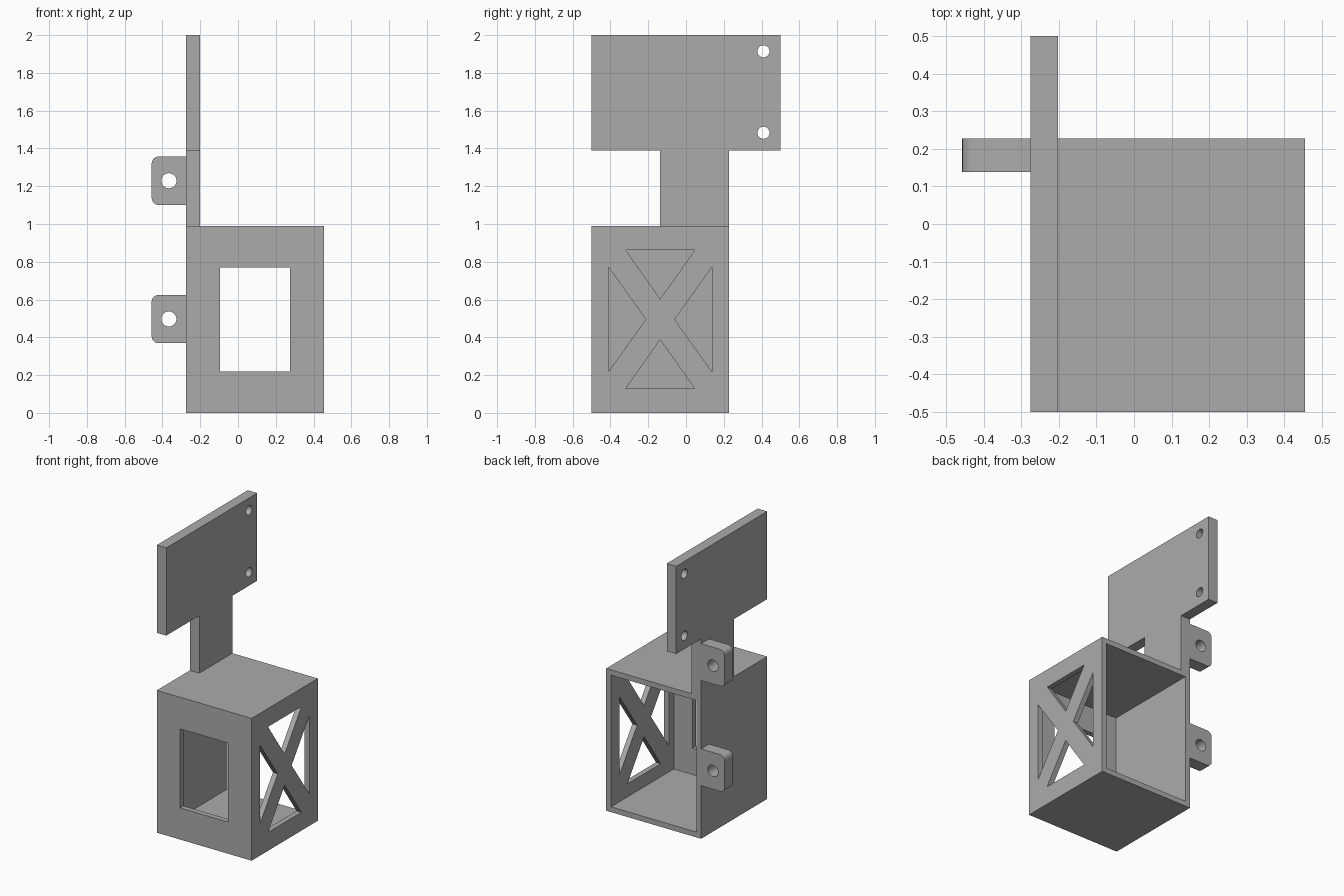
import bpy
import bmesh
from math import cos, sin, pi, radians

if "Cube" in bpy.data.objects:
    bpy.data.objects.remove(bpy.data.objects["Cube"], do_unlink=True)

grey = bpy.data.materials.new("plain grey")
grey.use_nodes = True
grey.diffuse_color = (0.41, 0.41, 0.41, 1)
grey.node_tree.nodes["Principled BSDF"].inputs["Base Color"].default_value = grey.diffuse_color


def prism(name, outline, axis, lo, hi):
    """Extrude an outline along x (points are y, z) or y (points are x, z)."""
    bm = bmesh.new()

    def place(p, depth):
        return (depth, p[0], p[1]) if axis == "x" else (p[0], depth, p[1])

    near = [bm.verts.new(place(p, lo)) for p in outline]
    far = [bm.verts.new(place(p, hi)) for p in outline]
    bm.faces.new(near)
    bm.faces.new(far)
    for i in range(len(near)):
        j = (i + 1) % len(near)
        bm.faces.new((near[i], near[j], far[j], far[i]))
    bmesh.ops.recalc_face_normals(bm, faces=bm.faces)
    mesh = bpy.data.meshes.new(name)
    bm.to_mesh(mesh)
    bm.free()
    mesh.materials.append(grey)
    obj = bpy.data.objects.new(name, mesh)
    bpy.context.collection.objects.link(obj)
    return obj


def rect(a0, a1, b0, b1):
    return [(a0, b0), (a1, b0), (a1, b1), (a0, b1)]


def arc(a, b, r, start=0.0, sweep=2 * pi, n=32):
    return [(a + r * cos(start + sweep * i / n), b + r * sin(start + sweep * i / n))
            for i in range(n)]


def activate(obj):
    bpy.ops.object.select_all(action="DESELECT")
    obj.select_set(True)
    bpy.context.view_layer.objects.active = obj


def cut(obj, cutters):
    activate(obj)
    for cutter in cutters:
        cutter.hide_render = True
        mod = obj.modifiers.new("cut", "BOOLEAN")
        mod.operation, mod.solver, mod.object = "DIFFERENCE", "EXACT", cutter
        bpy.ops.object.modifier_apply(modifier=mod.name)
        bpy.data.objects.remove(cutter, do_unlink=True)
    bpy.ops.object.shade_smooth_by_angle(angle=radians(30))


X0, X1 = -0.275, 0.455      # housing sides
Y0, Y1 = -0.5, 0.227        # housing front and back
H = 0.99                    # housing height
T = 0.037                   # wall thickness
YC, ZC = (Y0 + Y1) / 2, H / 2

# Housing: box open at the back, front window, four triangles in the left wall
housing = prism("housing", rect(X0, X1, 0, H), "y", Y0, Y1)
cutters = [
    prism("cavity", rect(X0 + T, X1 - T, T, H - T), "y", Y0 + T, Y1 + 0.1),
    prism("window", rect(-0.095, 0.275, 0.22, 0.77), "y", Y0 - 0.1, Y0 + 0.1),
]
for s in (-1, 1):
    upright = [(YC, ZC + s * 0.108), (YC - 0.183, ZC + s * 0.367), (YC + 0.183, ZC + s * 0.367)]
    sideways = [(YC + s * 0.076, ZC), (YC + s * 0.273, ZC - 0.275), (YC + s * 0.273, ZC + 0.275)]
    for outline in (upright, sideways):
        cutters.append(prism("truss_hole", outline, "x", X1 - 0.1, X1 + 0.1))
cut(housing, cutters)

# Upright plate: neck and wide head in one T outline, with two screw holes
NECK0, NECK1, HEAD = -0.137, Y1, 1.39
plate = prism("mounting_plate", [
    (NECK0, H), (NECK1, H), (NECK1, HEAD), (0.5, HEAD),
    (0.5, 2), (-0.5, 2), (-0.5, HEAD), (NECK0, HEAD)], "x", X0, -0.202)
cut(plate, [prism("screw_hole", arc(0.41, z, 0.032), "x", X0 - 0.1, X0 + 0.2)
            for z in (1.483, 1.914)])

# Two screw lugs with rounded outer corners
LX, R = -0.457, 0.037
for name, z in (("lower_lug", ZC + 0.002), ("upper_lug", 1.229)):
    low, high = z - 0.128, z + 0.128
    outline = [(X0, low), (X0, high), (LX + R, high)]
    outline += arc(LX + R, high - R, R, pi / 2, pi / 2, 8)[1:]
    outline += [(LX, high - R)]
    outline += arc(LX + R, low + R, R, pi, pi / 2, 8)
    outline += [(LX + R, low)]
    lug = prism(name, outline, "y", 0.138, Y1)
    cut(lug, [prism("lug_hole", arc(-0.366, z, 0.04), "y", 0, 0.4)])
